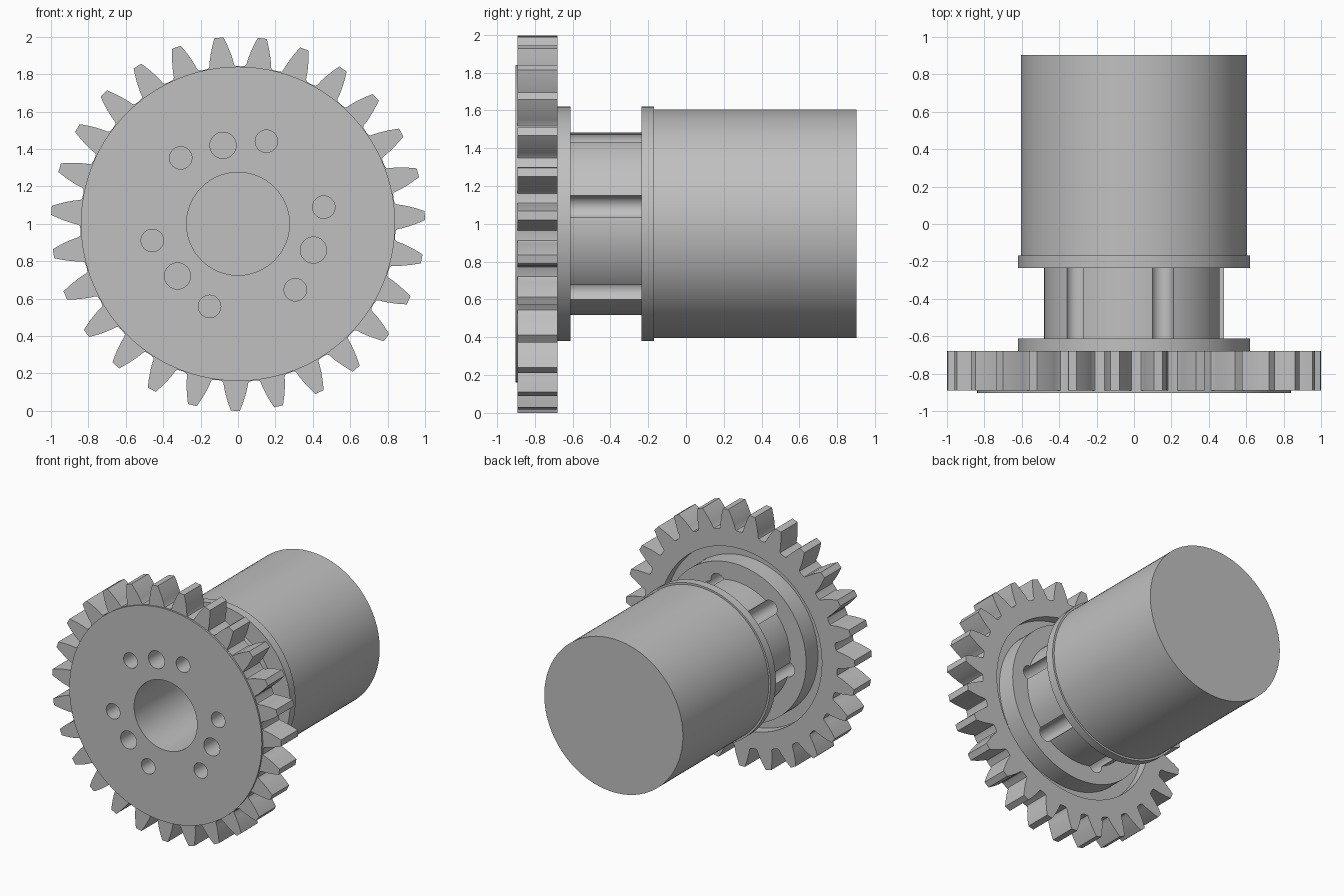
import bpy, bmesh
from math import sin, cos, pi, radians, hypot, atan2

if "Cube" in bpy.data.objects:
    bpy.data.objects.remove(bpy.data.objects["Cube"])

AXIS_Z = 1.0
TEETH = 27

grey = bpy.data.materials.new("machined_grey")
grey.use_nodes = True
grey.diffuse_color = (0.53, 0.53, 0.53, 1)
grey.node_tree.nodes["Principled BSDF"].inputs["Base Color"].default_value = grey.diffuse_color


def polar(r, a):
    return r * cos(a), r * sin(a)


def circle(r, n=96, cx=0, cz=0):
    return [(cx + r * cos(2 * pi * i / n), cz + r * sin(2 * pi * i / n)) for i in range(n)]


def prism(name, outlines, y0, y1):
    """Extrude closed x-z outlines along y about the main axis."""
    bm = bmesh.new()
    for pts in outlines:
        face = bm.faces.new([bm.verts.new((x, y0, AXIS_Z + z)) for x, z in pts])
        new = bmesh.ops.extrude_face_region(bm, geom=[face])["geom"]
        for v in new:
            if isinstance(v, bmesh.types.BMVert):
                v.co.y = y1
    bmesh.ops.recalc_face_normals(bm, faces=bm.faces)
    mesh = bpy.data.meshes.new(name)
    bm.to_mesh(mesh)
    bm.free()
    mesh.materials.append(grey)
    obj = bpy.data.objects.new(name, mesh)
    bpy.context.collection.objects.link(obj)
    return obj


def select(obj):
    bpy.ops.object.select_all(action="DESELECT")
    obj.select_set(True)
    bpy.context.view_layer.objects.active = obj


def cut(obj, cutter):
    select(obj)
    mod = obj.modifiers.new("cut", "BOOLEAN")
    mod.operation, mod.solver, mod.object = "DIFFERENCE", "EXACT", cutter
    bpy.ops.object.modifier_apply(modifier=mod.name)


def gear_outline():
    # one tooth flank as (radius, half width), root to tip
    flank = [(0.845, 0.072), (0.855, 0.066), (0.885, 0.061), (0.92, 0.052),
             (0.955, 0.041), (0.985, 0.030), (1.0, 0.024)]
    tooth = [(r, -w) for r, w in flank] + [(r, w) for r, w in reversed(flank)]
    pts = []
    for i in range(TEETH):
        mid = radians(269.2) + 2 * pi * i / TEETH
        pts += [polar(r, mid + w / r) for r, w in tooth]
        pts.append(polar(0.842, mid + pi / TEETH))
    return pts


# main parts, front to back
front_disc = prism("front_disc", [circle(0.84, 128)], -0.903, -0.89)
gear = prism("gear_ring", [gear_outline()], -0.89, -0.68)
front_flange = prism("front_flange", [circle(0.62)], -0.76, -0.612)
neck = prism("neck", [circle(0.482)], -0.612, -0.235)
rear_collar = prism("rear_collar", [circle(0.62)], -0.235, -0.168)
rear_body = prism("rear_body", [circle(0.605)], -0.168, 0.903)

# shallow recess in the back of the gear around the flange
recess = prism("recess_cutter", [circle(0.71)], -0.76, -0.6)
cut(gear, recess)

# central bore and bolt holes, which also groove the neck
bolts = [polar(0.467, radians(11 + 60 * i)) for i in range(6)]
through = prism("through_hole_cutter",
                [circle(0.275, 72)] + [circle(0.06, 32, x, z) for x, z in bolts], -1, -0.2)
# blind dowel holes
dowels = [polar(0.427, radians(100.8 + 120 * i)) for i in range(3)]
blind = prism("dowel_hole_cutter", [circle(0.07, 32, x, z) for x, z in dowels], -1, -0.65)

for part in (front_disc, gear, front_flange):
    cut(part, through)
    cut(part, blind)
cut(neck, through)

for cutter in (recess, through, blind):
    bpy.data.objects.remove(cutter)

for part in (front_disc, gear, front_flange, neck, rear_collar, rear_body):
    select(part)
    bpy.ops.object.shade_smooth_by_angle(angle=radians(25))
